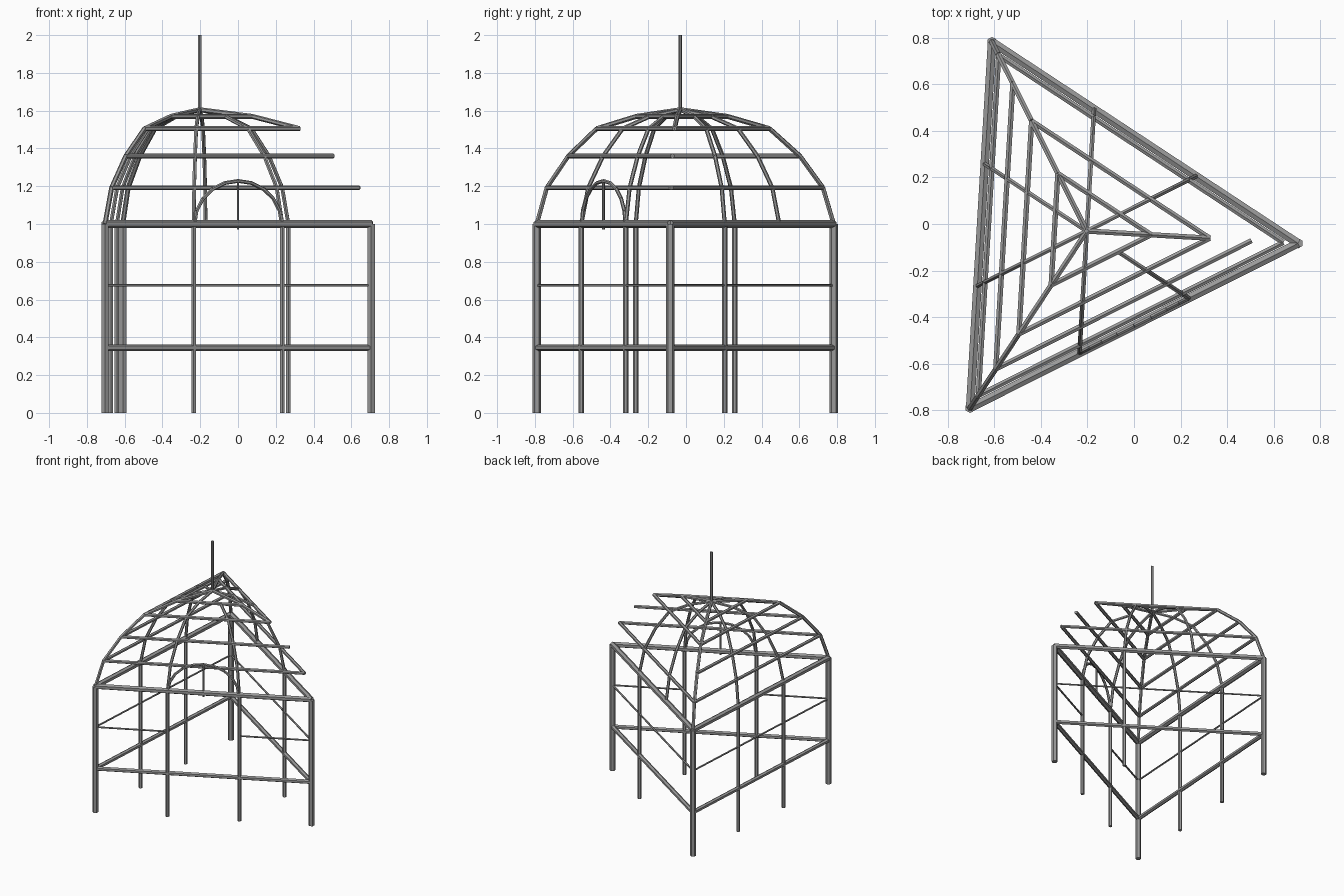
import bpy, bmesh, math
from mathutils import Vector, Matrix

cube = bpy.data.objects.get("Cube")
if cube:
    bpy.data.objects.remove(cube, do_unlink=True)

# One steel grey for the whole frame
steel = bpy.data.materials.new("steel_grey")
steel.use_nodes = True
GREY = (0.32, 0.32, 0.32, 1)
steel.diffuse_color = GREY
steel.node_tree.nodes["Principled BSDF"].inputs["Base Color"].default_value = GREY


def bars(name, segments, radius):
    """One object made of straight six-sided bars."""
    bm = bmesh.new()
    for a, b in segments:
        a, b = Vector(a), Vector(b)
        d = b - a
        turn = d.to_track_quat('Z', 'Y').to_matrix().to_4x4()
        bmesh.ops.create_cone(bm, cap_ends=True, segments=6, radius1=radius,
                              radius2=radius, depth=d.length,
                              matrix=Matrix.Translation((a + b) / 2) @ turn)
    mesh = bpy.data.meshes.new(name)
    bm.to_mesh(mesh)
    bm.free()
    mesh.materials.append(steel)
    obj = bpy.data.objects.new(name, mesh)
    bpy.context.collection.objects.link(obj)
    return obj


def chain(points):
    return list(zip(points[:-1], points[1:]))


def at(p, z):
    return Vector((p.x, p.y, z))


# Triangular plan: back, right and left corners, and the third points of its sides
back = Vector((-0.61, 0.782, 0))
right = Vector((-0.704, -0.79, 0))
left = Vector((0.705, -0.083, 0))
centre = (back + right + left) / 3
sides = {"front": (right, left), "back": (left, back), "side": (back, right)}
thirds = {k: (a.lerp(b, 1 / 3), a.lerp(b, 2 / 3)) for k, (a, b) in sides.items()}

# Dome profile: distance from the centre, height
PROFILE = [(1, 1.0), (0.93, 1.192), (0.78, 1.36), (0.582, 1.505), (0.305, 1.57), (0, 1.605)]


def dome(p, level):
    s, z = PROFILE[level]
    return at(centre.lerp(p, s), z)


def rib(p, first=0, last=5):
    return chain([dome(p, i) for i in range(first, last + 1)])


# Posts
bars("corner_posts", [(at(p, 0), at(p, 1)) for p in (back, right, left)], 0.022)
thin = [*thirds["front"], *thirds["side"], thirds["back"][0]]
bars("middle_posts", [(at(p, 0), at(p, 1)) for p in thin], 0.014)

# Wall beams, and the thin rail that stops at the doorway
bars("top_beams", [(at(a, 1), at(b, 1)) for a, b in sides.values()], 0.021)
bars("lower_beams", [(at(a, 0.345), at(b, 0.345)) for a, b in sides.values()], 0.017)
door_a, door_b = thirds["front"]
rails = [(right, door_a), (door_b, left), sides["back"], sides["side"]]
bars("thin_rails", [(at(a, 0.675), at(b, 0.675)) for a, b in rails], 0.007)

# Dome ribs: the left corner rib and one front rib are incomplete
bars("corner_ribs", rib(back) + rib(right) + rib(left, first=3), 0.013)
middle = [r for k in thirds for p in thirds[k]
          for r in rib(p, last=4 if p == door_b else 5)]
bars("middle_ribs", middle, 0.011)

# Dome rings: the second ring is open at the back
for level in range(1, 5):
    ring = [(dome(a, level), dome(b, level)) for k, (a, b) in sides.items()
            if not (level == 2 and k == "back")]
    bars("dome_ring_%d" % level, ring, 0.013)

# Arch above the doorway, with its hanging bar
mid = (door_a + door_b) / 2
half = (door_b - door_a) / 2
arch = []
for i in range(11):
    t = math.pi * i / 10
    arch.append(at(mid - half * 0.98 * math.cos(t), 1.0 + 0.228 * math.sin(t)))
bars("door_arch", chain(arch), 0.01)
bars("arch_bar", [(at(mid, 0.97), at(mid, 1.228))], 0.007)

# Spire
bars("spire", [(at(centre, 1.6), at(centre, 2.0))], 0.01)
